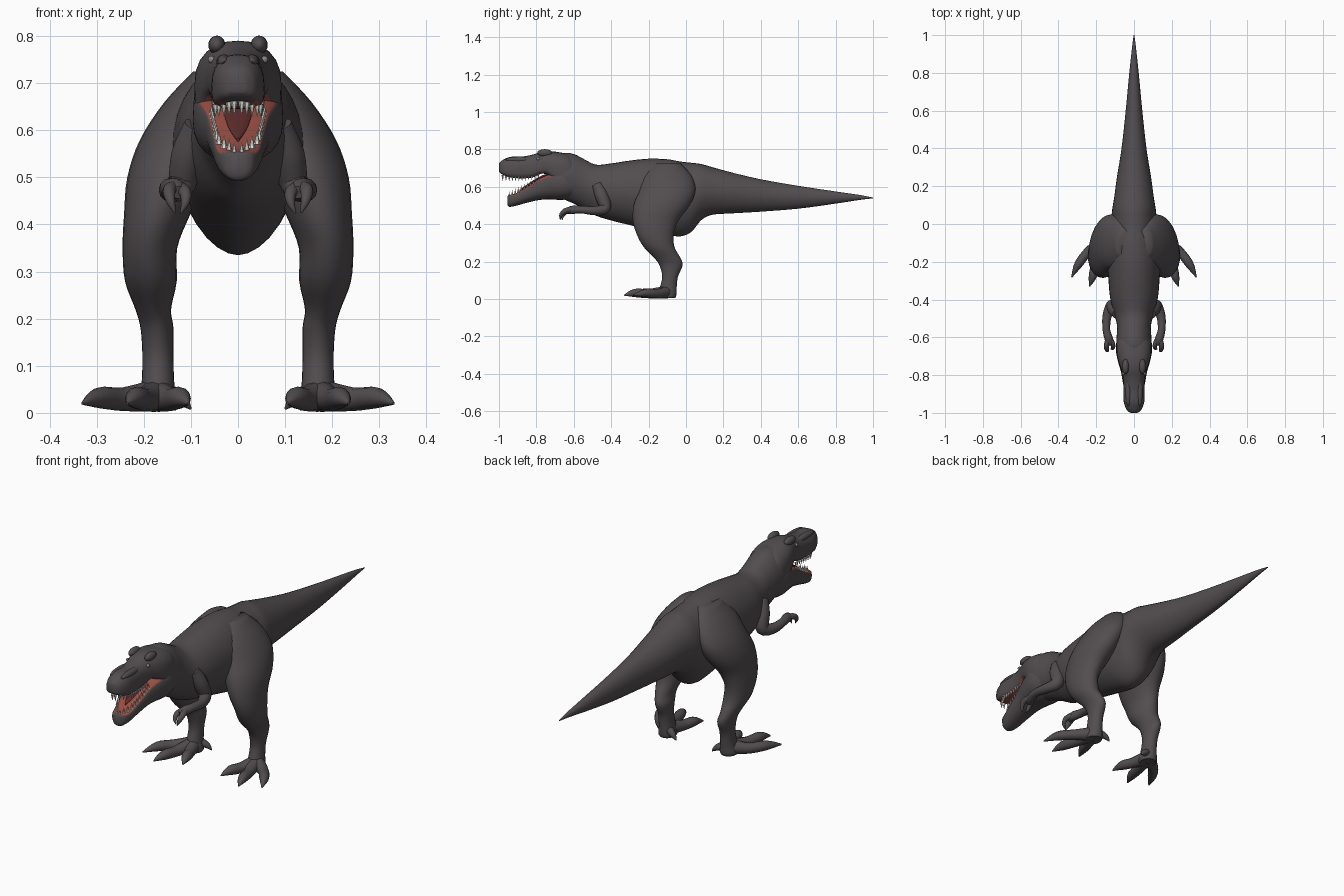
import bpy, bmesh, math
from mathutils import Vector

if "Cube" in bpy.data.objects:
    bpy.data.objects.remove(bpy.data.objects["Cube"], do_unlink=True)


def material(name, rgb):
    m = bpy.data.materials.new(name)
    m.use_nodes = True
    m.diffuse_color = (*rgb, 1)
    bsdf = m.node_tree.nodes["Principled BSDF"]
    bsdf.inputs["Base Color"].default_value = (*rgb, 1)
    bsdf.inputs["Roughness"].default_value = 0.8
    return m


SKIN = material("charcoal skin", (0.085, 0.075, 0.08))
MOUTH = material("mouth red", (0.32, 0.075, 0.055))
TONGUE = material("dark tongue", (0.11, 0.025, 0.022))
TEETH = material("ivory teeth", (0.75, 0.73, 0.68))
EYE = material("eye grey", (0.25, 0.24, 0.22))
X, Y, Z = Vector((1, 0, 0)), Vector((0, 1, 0)), Vector((0, 0, 1))


def smooth_path(rows, steps=4):
    """Catmull-Rom interpolation through rows of numbers."""
    out = []
    for i in range(len(rows) - 1):
        a, b, c, d = (rows[max(i - 1, 0)], rows[i], rows[i + 1],
                      rows[min(i + 2, len(rows) - 1)])
        for k in range(steps):
            t = k / steps
            out.append([q + 0.5 * t * (r - p + t * (2 * p - 5 * q + 4 * r - s
                        + t * (3 * (q - r) + s - p)))
                        for p, q, r, s in zip(a, b, c, d)])
    return out + [list(rows[-1])]


def finish(name, bm, mats, mirror=False, rule=None):
    bmesh.ops.recalc_face_normals(bm, faces=bm.faces)
    bm.normal_update()
    for f in bm.faces:
        f.smooth = True
        if rule:
            f.material_index = rule(f)
    mesh = bpy.data.meshes.new(name)
    bm.to_mesh(mesh)
    bm.free()
    mesh.set_sharp_from_angle(angle=math.radians(50))
    for m in mats:
        mesh.materials.append(m)
    ob = bpy.data.objects.new(name, mesh)
    bpy.context.scene.collection.objects.link(ob)
    if mirror:
        ob.modifiers.new("mirror", "MIRROR")
    return ob


def loft(name, rows, axes=None, sides=24, pows=(1, 1), mats=(SKIN,), **kw):
    """Skin rings (x, y, z, width, up, down); rings follow the path if no axes."""
    rows = smooth_path(rows)
    bm = bmesh.new()
    rings = []
    for i, (x, y, z, w, up, down) in enumerate(rows):
        if axes:
            u, v = axes
        else:
            t = (Vector(rows[min(i + 1, len(rows) - 1)][:3])
                 - Vector(rows[max(i - 1, 0)][:3])).normalized()
            ref = X if abs(t.x) < 0.6 else Y
            v = t.cross(ref).normalized()
            u = v.cross(t)
        ring = []
        for k in range(sides):
            a = math.tau * k / sides
            c, s = math.cos(a), math.sin(a)
            p = pows[0] if s >= 0 else pows[1]
            cu = math.copysign(abs(c) ** p, c) * max(w, 0.001)
            sv = math.copysign(abs(s) ** p, s) * max(up if s >= 0 else down, 0.001)
            ring.append(bm.verts.new(Vector((x, y, z)) + u * cu + v * sv))
        rings.append(ring)
    for r, q in zip(rings, rings[1:]):
        for k in range(sides):
            n = (k + 1) % sides
            bm.faces.new((r[k], r[n], q[n], q[k]))
    bm.faces.new(rings[0])
    bm.faces.new(rings[-1])
    return finish(name, bm, mats, **kw)


def tube(name, points, sides=12):
    """Mirrored round limb from (x, y, z, radius) points."""
    return loft(name, [(x, y, z, r, r, r) for x, y, z, r in points],
                sides=sides, mirror=True)


# Neck, torso and tail: y, top, bottom, half width
body = [(-.72, .75, .56, .07), (-.66, .78, .535, .093), (-.60, .775, .51, .092),
        (-.54, .745, .48, .09), (-.48, .718, .445, .103), (-.40, .725, .42, .125),
        (-.30, .74, .395, .135), (-.20, .75, .37, .14), (-.10, .747, .345, .135),
        (-.03, .735, .335, .125), (.03, .728, .36, .12), (.08, .722, .42, .115),
        (.14, .705, .45, .105), (.25, .675, .458, .09), (.40, .64, .467, .066),
        (.60, .605, .483, .044), (.80, .575, .51, .025), (.93, .556, .53, .011),
        (1, .542, .538, .002)]
loft("body_and_tail",
     [(0, y, (t + b) / 2, w, (t - b) / 2, (t - b) / 2) for y, t, b, w in body],
     (X, Z), sides=32, pows=(1, 1.1))

# Skull with palate: y, centre z, half width, up, down
skull = [(-1, .70, .018, .025, .02), (-.985, .695, .038, .045, .028),
         (-.94, .69, .055, .07, .04), (-.88, .695, .056, .066, .05),
         (-.82, .70, .058, .072, .05), (-.77, .715, .068, .072, .045),
         (-.73, .71, .082, .08, .055), (-.68, .70, .092, .085, .11),
         (-.62, .68, .088, .09, .11), (-.58, .67, .06, .06, .08)]
loft("skull", [(0, *r) for r in skull], (X, Z), pows=(.85, .5), mats=(SKIN, MOUTH),
     rule=lambda f: int(f.normal.z < -.7 and -.97 < f.calc_center_median().y < -.72))

# Lower jaw with red floor
jaw = [(-.955, .53, .018, .02, .025), (-.945, .53, .034, .026, .037),
       (-.91, .54, .047, .025, .042), (-.85, .565, .057, .035, .05),
       (-.78, .60, .07, .045, .07), (-.72, .62, .087, .05, .088),
       (-.66, .62, .096, .06, .09), (-.60, .62, .085, .05, .08)]
loft("lower_jaw", [(0, *r) for r in jaw], (X, Z), pows=(.45, .9), mats=(SKIN, MOUTH),
     rule=lambda f: int(f.normal.z > .6 and f.calc_center_median().y > -.945))

# Tongue
loft("tongue", [(0, -.73, .667, .038, .008, .008), (0, -.79, .643, .032, .008, .008),
                (0, -.85, .605, .02, .007, .007), (0, -.89, .58, .003, .004, .004)],
     (X, Z), sides=12, mats=(TONGUE,))


# Teeth along both jaws
def teeth(name, count, place, direction):
    bm = bmesh.new()
    for i in range(count):
        base, size = place(i / (count - 1))
        r = size * .24
        tip = bm.verts.new(base + Z * direction * size)
        ring = [bm.verts.new(base + X * r * math.cos(a) + Y * r * math.sin(a))
                for a in (math.tau * k / 6 for k in range(6))]
        bm.faces.new(ring)
        for k in range(6):
            bm.faces.new((ring[k], ring[(k + 1) % 6], tip))
    finish(name, bm, (TEETH,), mirror=True)


def upper_spot(f):
    x = .008 + .038 * min(1, f * 3) + .006 * f
    return Vector((x, -.98 + .19 * f, .662 - .008 * math.sin(math.pi * f))), .032 - .012 * f


def lower_spot(f):
    x = .008 + .03 * min(1, f * 3) + .018 * f
    return Vector((x, -.945 + .16 * f, .543 + .09 * f)), .032 - .01 * f


teeth("upper_teeth", 12, upper_spot, -1)
teeth("lower_teeth", 11, lower_spot, 1)


# Eyes, brow ridges and snout ridges
def ellipsoid(name, centre, scale, mat):
    bm = bmesh.new()
    bmesh.ops.create_uvsphere(bm, u_segments=16, v_segments=10, radius=1)
    for v in bm.verts:
        v.co = Vector(centre) + Vector(a * b for a, b in zip(v.co, scale))
    finish(name, bm, (mat,), mirror=True)


ellipsoid("eye", (.056, -.79, .75), (.008, .009, .008), EYE)
ellipsoid("brow_ridge", (.045, -.755, .781), (.018, .04, .02), SKIN)
ellipsoid("snout_ridge", (.03, -.89, .745), (.016, .075, .016), SKIN)

# Legs: horizontal rings from hip to sole
leg = [(.055, -.10, .725, .04, .07), (.088, -.10, .66, .068, .13),
       (.125, -.10, .58, .083, .15), (.15, -.13, .50, .085, .15),
       (.172, -.162, .42, .07, .122), (.187, -.165, .35, .058, .10),
       (.185, -.145, .28, .055, .083), (.18, -.10, .22, .038, .07),
       (.172, -.08, .18, .035, .062), (.17, -.085, .12, .033, .042),
       (.17, -.095, .06, .035, .045), (.17, -.10, .02, .042, .048),
       (.17, -.10, .005, .038, .042)]
loft("leg", [(x, y, z, w, d, d) for x, y, z, w, d in leg], (X, Y), mirror=True)

# Three forward toes and a rear toe, each ending in a claw
toes = {"outer_toe": [(.18, -.105), (.245, -.15), (.295, -.215), (.33, -.282)],
        "middle_toe": [(.175, -.11), (.20, -.20), (.218, -.275), (.235, -.33)],
        "inner_toe": [(.17, -.11), (.142, -.18), (.122, -.235), (.105, -.285)]}
for name, path in toes.items():
    tube(name, [(x, y, z, r) for (x, y), z, r in
                zip(path, (.036, .029, .032, .02), (.034, .025, .022, .003))])
tube("rear_toe", [(.165, -.09, .045, .025), (.135, -.075, .036, .018),
                  (.115, -.068, .024, .012), (.10, -.065, .008, .002)])

# Arms with two clawed fingers
tube("arm", [(.085, -.475, .61, .03), (.105, -.45, .55, .036), (.12, -.432, .485, .03),
             (.143, -.49, .472, .024), (.146, -.56, .478, .02), (.133, -.61, .476, .022),
             (.127, -.64, .468, .014)])
tube("outer_finger", [(.136, -.61, .478, .016), (.146, -.645, .472, .014),
                      (.143, -.668, .45, .01), (.134, -.672, .425, .002)])
tube("inner_finger", [(.126, -.61, .476, .016), (.112, -.64, .468, .013),
                      (.112, -.658, .446, .009), (.122, -.662, .424, .002)])
